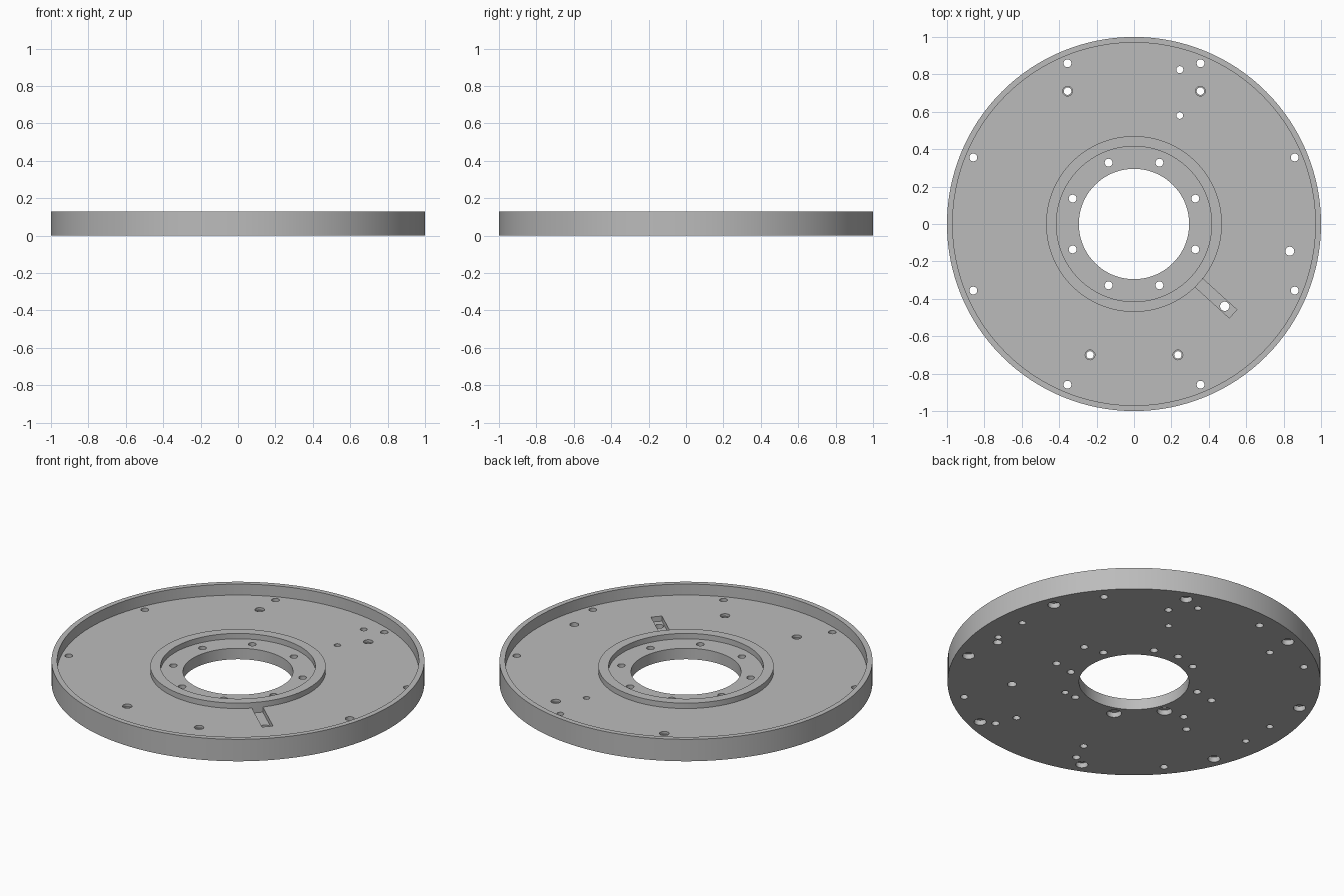
import bpy, bmesh, math
from mathutils import Matrix, Vector

cube = bpy.data.objects.get("Cube")
if cube:
    bpy.data.objects.remove(cube, do_unlink=True)

TOP, RING_TOP, FLOOR = 0.13, 0.097, 0.065

metal = bpy.data.materials.new("plain grey metal")
metal.use_nodes = True
grey = (0.5, 0.5, 0.5, 1)
metal.diffuse_color = grey
metal.node_tree.nodes["Principled BSDF"].inputs["Base Color"].default_value = grey


def lathe(bm, profile, steps, centre=(0, 0), closed=False):
    """Revolve a radius/height profile around a vertical axis."""
    rings = []
    for r, z in profile:
        rings.append([bm.verts.new((centre[0] + r * math.cos(math.tau * i / steps),
                                    centre[1] + r * math.sin(math.tau * i / steps), z))
                      for i in range(steps)])
    pairs = list(zip(rings, rings[1:]))
    if closed:
        pairs.append((rings[-1], rings[0]))
    else:
        bm.faces.new(rings[0][::-1])
        bm.faces.new(rings[-1])
    for low, high in pairs:
        for i in range(steps):
            j = (i + 1) % steps
            bm.faces.new((low[i], low[j], high[j], high[i]))


def finish(bm, name):
    bmesh.ops.recalc_face_normals(bm, faces=bm.faces)
    mesh = bpy.data.meshes.new(name)
    bm.to_mesh(mesh)
    bm.free()
    mesh.materials.append(metal)
    obj = bpy.data.objects.new(name, mesh)
    bpy.context.collection.objects.link(obj)
    return obj


def polar(r, degrees):
    a = math.radians(degrees)
    return (r * math.cos(a), r * math.sin(a))


# Dished plate with outer rim, raised inner collar and central bore
bm = bmesh.new()
lathe(bm, [(0.295, 0), (1, 0), (1, TOP), (0.97, TOP), (0.97, FLOOR), (0.47, FLOOR),
           (0.47, RING_TOP), (0.415, RING_TOP), (0.415, FLOOR), (0.295, FLOOR)],
      128, closed=True)
plate = finish(bm, "flange_plate")

# Radial slot running outward from the collar
bm = bmesh.new()
start, end, bottom, above = 0.469, 0.715, 0.035, 0.2
bmesh.ops.create_cube(bm, size=1, matrix=Matrix.Rotation(math.radians(-42.2), 4, 'Z')
                      @ Matrix.Translation(Vector(((start + end) / 2, 0, (bottom + above) / 2)))
                      @ Matrix.Diagonal((end - start, 0.06, above - bottom, 1)))
slot_cutter = finish(bm, "slot_cutter")

# All drilled holes
bm = bmesh.new()


def through(centre, r, bore=None, depth=0.03):
    """Through hole, with an optional wider bore from below."""
    profile = [(r, -0.1), (r, 0.3)]
    if bore:
        profile = [(bore, -0.1), (bore, depth), (r, depth), (r, 0.3)]
    lathe(bm, profile, 24, centre)


def blind(centre, r=0.021):
    lathe(bm, [(r, -0.1), (r, 0.04)], 24, centre)


for k in range(8):
    angle = 22.5 + 45 * k
    through(polar(0.93, angle), 0.021, 0.033)
    through(polar(0.355, angle), 0.021, 0.04 if k in (4, 5) else None)
for side in (-1, 1):
    # Stepped fixing holes
    for centre in ((side * 0.355, 0.71), (side * 0.235, -0.7)):
        lathe(bm, [(0.02, -0.1), (0.02, 0.05), (0.026, 0.05), (0.026, 0.3)], 24, centre)
    # Blind holes on the underside
    blind((side * 0.283, -0.818))
    for axis in (0, 180):
        blind(polar(0.872, axis + side * 6.6), 0.019)
        blind(polar(0.46, axis + side * 14.5))
for k in range(4):
    blind(polar(0.925, 40 + 90 * k))
blind(polar(0.905, 98))
blind(polar(0.36, 91))
blind(polar(0.58, 201))
blind(polar(0.386, -57), 0.019)
through((0.245, 0.825), 0.019)
through((0.245, 0.58), 0.018)
through((0.833, -0.145), 0.024)
through((0.485, -0.44), 0.025)
hole_cutter = finish(bm, "hole_cutter")

# Cut slot and holes, then drop the cutters
for cutter in (slot_cutter, hole_cutter):
    mod = plate.modifiers.new(cutter.name, 'BOOLEAN')
    mod.operation = 'DIFFERENCE'
    mod.solver = 'EXACT'
    mod.object = cutter
    cutter.hide_render = True
bpy.context.view_layer.update()
graph = bpy.context.evaluated_depsgraph_get()
cut_mesh = bpy.data.meshes.new_from_object(plate.evaluated_get(graph))
plate.modifiers.clear()
plate.data = cut_mesh
cut_mesh.materials.clear()
cut_mesh.materials.append(metal)
for poly in cut_mesh.polygons:
    poly.material_index = 0
for cutter in (slot_cutter, hole_cutter):
    bpy.data.objects.remove(cutter, do_unlink=True)

# Smooth round walls, keep edges crisp
bpy.ops.object.select_all(action='DESELECT')
plate.select_set(True)
bpy.context.view_layer.objects.active = plate
bpy.ops.object.shade_smooth_by_angle(angle=math.radians(30))
